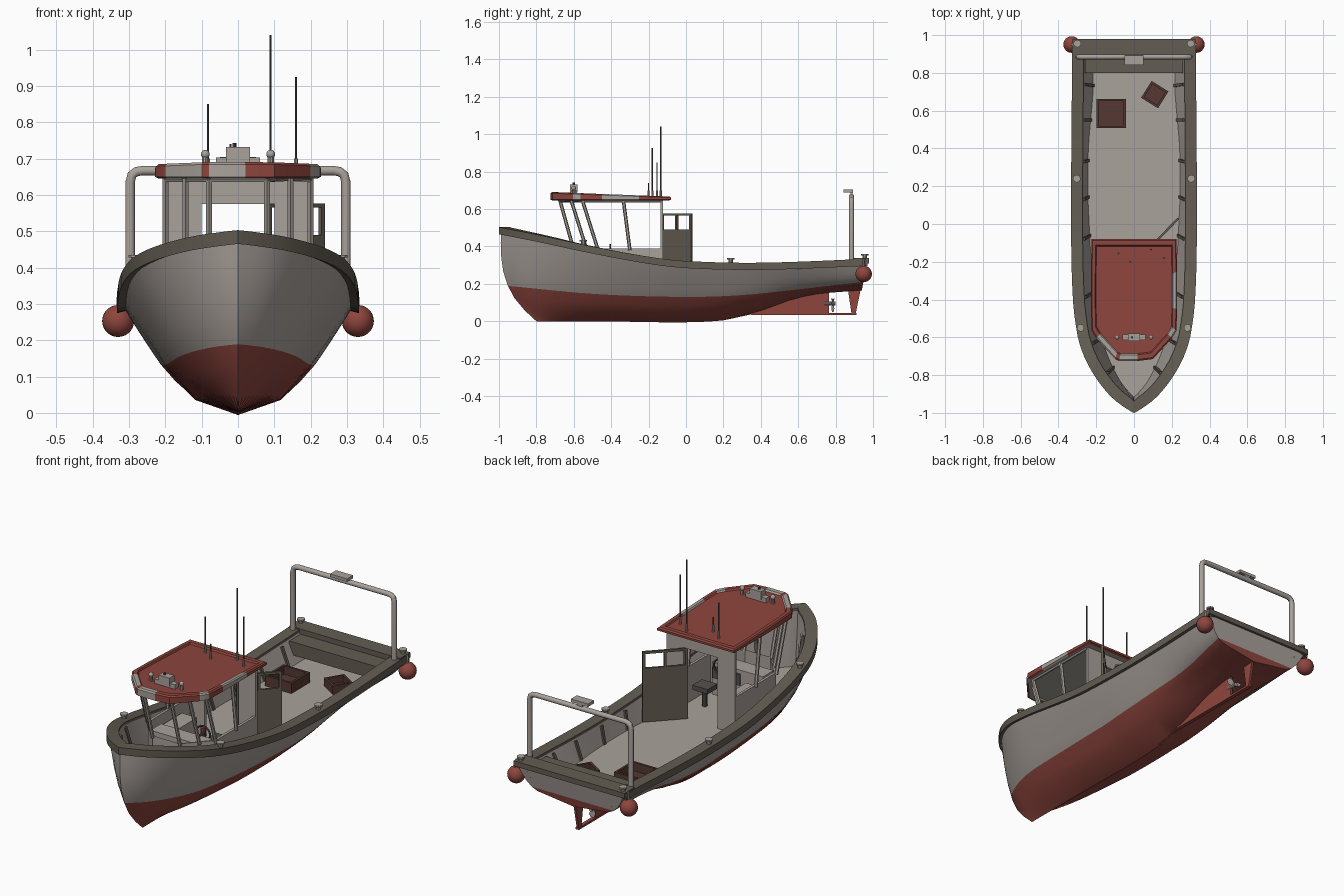
import bpy, bmesh, math
from mathutils import Matrix, Vector

if "Cube" in bpy.data.objects:
    bpy.data.objects.remove(bpy.data.objects["Cube"])


def material(name, r, g, b):
    m = bpy.data.materials.new(name)
    m.use_nodes = True
    m.diffuse_color = (r, g, b, 1)
    m.node_tree.nodes["Principled BSDF"].inputs["Base Color"].default_value = (r, g, b, 1)
    return m


GREY = material("pale grey paint", .40, .36, .33)
RED = material("red paint", .27, .06, .047)
OLIVE = material("olive trim", .125, .11, .085)
BROWN = material("brown crate", .09, .04, .033)
METAL = material("dark metal", .09, .085, .08)


def finish(name, bm, mats, smooth=True):
    bmesh.ops.remove_doubles(bm, verts=bm.verts, dist=.0004)
    bmesh.ops.recalc_face_normals(bm, faces=bm.faces)
    mesh = bpy.data.meshes.new(name)
    bm.to_mesh(mesh)
    bm.free()
    ob = bpy.data.objects.new(name, mesh)
    bpy.context.collection.objects.link(ob)
    for m in mats:
        mesh.materials.append(m)
    if smooth:
        bpy.ops.object.select_all(action='DESELECT')
        ob.select_set(True)
        bpy.context.view_layer.objects.active = ob
        bpy.ops.object.shade_smooth_by_angle(angle=math.radians(32))
    return ob


def loft(name, rows, mats, rule=None, closed=False):
    """Skin a grid of points; rule maps a column to a material index."""
    bm = bmesh.new()
    grid = [[bm.verts.new(p) for p in row] for row in rows]
    n = len(rows[0])
    for a, b in zip(grid, grid[1:]):
        for j in range(n if closed else n - 1):
            k = (j + 1) % n
            f = bm.faces.new((a[j], a[k], b[k], b[j]))
            f.material_index = rule(j) if rule else 0
    return finish(name, bm, mats)


def box(name, centre, size, mat, turn=0):
    bm = bmesh.new()
    mtx = Matrix.Translation(centre) @ Matrix.Rotation(turn, 4, 'Z') @ Matrix.Diagonal((*size, 1))
    bmesh.ops.create_cube(bm, size=1, matrix=mtx)
    return finish(name, bm, [mat], False)


def ball(name, centre, r, mat):
    bm = bmesh.new()
    bmesh.ops.create_uvsphere(bm, u_segments=24, v_segments=14, radius=r, matrix=Matrix.Translation(centre))
    return finish(name, bm, [mat])


def tube(name, pts, r, mat, sides=10):
    """Round bar swept along a path."""
    pts = [Vector(p) for p in pts]
    rows = []
    for i, p in enumerate(pts):
        d = (pts[min(i + 1, len(pts) - 1)] - pts[max(i - 1, 0)]).normalized()
        side = d.cross(Vector((0, 1, 0)) if abs(d.y) < .9 else Vector((1, 0, 0))).normalized()
        up = side.cross(d)
        ring = [2 * math.pi * (k + .5) / sides for k in range(sides)]
        rows.append([p + r * (math.cos(a) * side + math.sin(a) * up) for a in ring])
    rows = [[pts[0]] * sides] + rows + [[pts[-1]] * sides]
    return loft(name, rows, [mat], closed=True)


def ease(*table):
    """Smooth curve through (x, y) pairs."""
    def slope(i):
        a, b = table[max(i - 1, 0)], table[min(i + 1, len(table) - 1)]
        return (b[1] - a[1]) / (b[0] - a[0])

    def f(x):
        x = min(max(x, table[0][0]), table[-1][0])
        i = next(k for k in range(len(table) - 1) if x <= table[k + 1][0])
        (x0, y0), (x1, y1) = table[i], table[i + 1]
        h, t = x1 - x0, (x - x0) / (x1 - x0)
        return (y0 * (1 + 2 * t) * (1 - t) ** 2 + h * slope(i) * t * (1 - t) ** 2
                + y1 * t * t * (3 - 2 * t) + h * slope(i + 1) * t * t * (t - 1))
    return f


def straight(table, x):
    for (x0, y0), (x1, y1) in zip(table, table[1:]):
        if x <= x1:
            return y0 + (y1 - y0) * (x - x0) / (x1 - x0)
    return table[-1][1]


# Hull lines: s runs from stem (0) to stern (1), u from keel (0) to rail (1)
beam = ease((0, 0), (.05, .075), (.1, .13), (.2, .205), (.3, .257), (.4, .288), (.6, .313), (1, .322), (1.96, .316))
sheer = ease((-1, .495), (-.8, .455), (-.5, .39), (-.2, .335), (0, .312), (.4, .303), (1, .325))
keel = ease((-.8, 0), (-.5, 0), (.15, 0), (.4, .055), (.55, .11), (.7, .145), (.94, .165))
waterline = ease((-1, .19), (-.5, .145), (0, .13), (.3, .14), (.6, .17), (.97, .21))
stem = ease((0, -.8), (.2, -.9), (.45, -.965), (.7, -.988), (1, -.99))
MID = [(0, 0), (.12, .36), (.41, .62), (.875, .93), (1, 1)]
AFT = [(0, 0), (.2, .72), (.5, .87), (1, 1)]


def limits(s):
    return keel(-.8 + 1.74 * s), sheer(-.99 + 1.96 * s)


def hull_point(s, u):
    k, top = limits(s)
    t = max(0, (s - .5) / .5)
    full = straight(MID, u) * (1 - t) + straight(AFT, u) * t
    y = stem(u) * (1 - s) + (.94 + .03 * u) * s
    return Vector((beam(1.96 * s) * full, y, k + (top - k) * u))


def levels(s):
    k, top = limits(s)
    w = (waterline(-.99 + 1.96 * s) - k) / (top - k)
    return [w * a for a in (0, .3, .65, 1)] + [w + (1 - w) * a for a in (.25, .5, .75, 1)]


def flip(p):
    return Vector((-p[0], p[1], p[2]))


def rail_point(s, inset, dz):
    """Point on the rail line moved inward; negative s is the other side."""
    def line(q):
        return Vector((math.copysign(beam(1.96 * abs(q)), q), -.99 + 1.96 * abs(q), 0))
    d = (line(s + .004) - line(s - .004)).normalized()
    p = line(s) + Vector((-d.y, d.x, 0)) * inset
    x = 0 if s == 0 else (max(0, p.x) if s > 0 else min(0, p.x))
    return Vector((x, p.y, limits(abs(s))[1] + dz))


DECK = .2


def deck_edge(s):
    k, top = limits(s)
    p = hull_point(s, (DECK - k) / (top - k))
    return Vector((p.x * .95, p.y + .04 * (1 - s), DECK))


stations = [(i / 32) ** 1.5 for i in range(33)]
sections = [[hull_point(s, u) for u in levels(s)] for s in stations]
loft("hull", [[flip(p) for p in reversed(c)] + c[1:] for c in sections], [GREY, RED],
     lambda j: int(4 <= j <= 9))
bottom, upper = sections[-1][:4], sections[-1][3:]
loft("transom_bottom", [[flip(p), p] for p in bottom], [RED])
loft("transom", [[flip(p), p] for p in upper], [GREY])

# Inner walls, deck and gunwale
rows = [(rail_point(s, .05, -.004), deck_edge(s)) for s in stations]
loft("deck_and_inner_walls", [[flip(a), flip(b), b, a] for a, b in rows], [GREY])
around = [-s for s in reversed(stations[1:])] + stations
loft("gunwale", [[rail_point(s, i, z) for i, z in ((-.011, -.028), (-.011, .01), (.05, .01), (.05, -.012))]
                 for s in around], [OLIVE], closed=True)
box("stern_rail", (0, .937, .323), (.65, .085, .028), OLIVE)
box("stern_bench", (0, .85, .275), (.52, .1, .07), OLIVE)
for y in (.74, .55, .33, .13, -.08, -.39, -.65, -.82):
    s = (y + .99) / 1.96
    a, b = rail_point(s, .055, -.012), deck_edge(s)
    for side in (1, -1):
        tube("hull_rib", [(side * p.x, p.y, p.z) for p in (a, b)], .011, OLIVE, 4)

# Skeg, rudder and propeller
for name, outline, t in (("skeg", ((.2, .005), (.35, .037), (.765, .037), (.765, .16), (.5, .13), (.2, .03)), .012),
                         ("rudder", ((.885, .04), (.907, .04), (.935, .175), (.865, .175)), .012),
                         ("rudder_shoe", ((.35, .033), (.912, .033), (.912, .044), (.35, .044)), .02)):
    bm = bmesh.new()
    f = bm.faces.new([bm.verts.new((-t / 2, y, z)) for y, z in outline])
    ext = bmesh.ops.extrude_face_region(bm, geom=[f])["geom"]
    bmesh.ops.translate(bm, vec=(t, 0, 0), verts=[v for v in ext if isinstance(v, bmesh.types.BMVert)])
    finish(name, bm, [RED], False)
tube("propeller_shaft", [(0, .74, .095), (0, .8, .095)], .01, GREY)
for k in range(3):
    a = k * math.tau / 3 + .5
    tip = Vector((math.cos(a), 0, math.sin(a))) * .045
    wide = Vector((-math.sin(a), .6, math.cos(a))) * .014
    hub = Vector((0, .785, .095))
    loft("propeller_blade", [[hub - wide * .4, hub + wide * .4], [hub + tip * .6 - wide, hub + tip * .6 + wide],
                             [hub + tip - wide * .5, hub + tip + wide * .5]], [GREY])

# Cabin: low walls, raked window posts, aft bulkhead with doorway
SILL = .39
half = [(.2, -.13), (.2, -.47), (.08, -.6)]
plan = half + [(-x, y) for x, y in reversed(half)]
loft("cabin_wall", [[(x * k, y, z) for z, k in ((DECK, 1), (SILL, 1), (SILL, .93), (DECK, .93))] for x, y in plan],
     [GREY], closed=True)
tops = [(.2, -.555), (.08, -.675)]
for side in (1, -1):
    for (x0, y0), (x1, y1) in (((.2, -.47), tops[0]), ((.145, -.53), (.145, -.615)),
                               ((.08, -.6), tops[1]), ((.2, -.3), (.2, -.335))):
        tube("window_post", [(side * x0, y0, SILL - .01), (side * x1, y1, .65)], .0095, GREY, 6)
    box("aft_bulkhead", (side * .15, -.13, .425), (.1, .014, .45), GREY)
    tube("window_header", [(side * .2, -.13, .642), (side * .2, -.555, .642), (side * .08, -.675, .642),
                           (0, -.675, .642)], .008, GREY, 6)
box("doorway_header", (0, -.13, .613), (.2, .014, .075), GREY)

# Open door with two panes
hinge, along, turn = Vector((.08, -.13, 0)), Vector((.155, .16, 0)), math.atan2(.16, .155)


def door_part(name, t, z, w, h):
    box(name, hinge + along * t + Vector((0, 0, z)), (w, .012, h), OLIVE, turn)


door_part("door_panel", .5, .347, .222, .285)
door_part("door_top_bar", .5, .571, .222, .012)
for t in (.03, .5, .97):
    door_part("door_stile", t, .53, .013, .085)

# Cabin fittings
box("console", (0, -.475, .285), (.3, .09, .17), GREY)
box("console_panel", (.06, -.427, .32), (.16, .008, .06), METAL)
box("side_locker", (-.13, -.3, .27), (.09, .16, .14), GREY)
box("helm_seat", (.1, -.3, .3), (.09, .08, .025), METAL)
tube("seat_post", [(.1, -.3, DECK), (.1, -.3, .3)], .014, METAL)
wheel = [(.08 + .04 * math.cos(a), -.405, .37 + .04 * math.sin(a)) for a in (k * math.tau / 16 for k in range(17))]
tube("steering_wheel", wheel, .005, METAL, 6)
tube("wheel_hub", [(.08, -.44, .37), (.08, -.4, .37)], .008, METAL)
tube("fire_bottle", [(-.085, -.17, DECK), (-.085, -.17, .27)], .014, RED)

# Roof with a raised rim and worn pale patches
right = [(.225, -.08), (.228, -.25), (.228, -.45), (.225, -.565), (.2, -.605), (.1, -.715)]
edge = right + [(.02, -.725), (-.08, -.725)] + [(-x, y) for x, y in reversed(right)]


def roof_ring(k, dz):
    return [(x * k, -.4 + (y + .4) * k, .667 - (y + .08) * .036 + dz) for x, y in edge]


rings = [[(x * .96, -.4 + (y + .4) * .96, .645) for x, y in edge], [(x, y, .65) for x, y in edge],
         roof_ring(1, -.006), roof_ring(.975, 0), roof_ring(.9, 0), roof_ring(.88, -.008)]
roof = loft("roof_rim", rings, [RED, GREY], lambda j: int(j in (1, 3, 6, 8)), closed=True)
for name, ring in (("roof_top", rings[-1]), ("cabin_ceiling", rings[0])):
    bm = bmesh.new()
    bm.faces.new([bm.verts.new(p) for p in ring])
    ob = finish(name, bm, [RED if name == "roof_top" else GREY], False)
    if name == "roof_top" and ob.data.polygons[0].normal.z < 0:
        ob.data.flip_normals()
for side in (1, -1):
    tube("roof_light", [(side * .09, -.6, .67), (side * .09, -.6, .708)], .009, GREY)
    ball("roof_light_cap", (side * .09, -.6, .712), .012, GREY)
box("roof_lamp", (0, -.6, .71), (.065, .04, .045), GREY)
box("roof_lamp_base", (0, -.6, .69), (.12, .03, .025), GREY)
tube("roof_horn", [(-.01, -.6, .73), (-.01, -.6, .743)], .006, METAL)
for x, y, top in ((-.083, -.155, .85), (.09, -.135, 1.04), (.16, -.18, .925), (-.02, -.2, .74)):
    tube("antenna", [(x, y, .655), (x, y, top)], .0032, METAL, 6)
    tube("antenna_base", [(x, y, .655), (x, y, .7)], .006, GREY, 8)

# Stern arch with a work lamp
leg = [(.297, .885, .325), (.297, .885, .635), (.292, .885, .655), (.28, .885, .664), (.262, .885, .667)]
tube("stern_arch", leg + [flip(p) for p in reversed(leg)], .0135, GREY, 12)
box("work_lamp", (0, .868, .697), (.1, .05, .016), GREY)
box("work_lamp_bracket", (0, .885, .683), (.03, .012, .02), GREY)

# Bollards and fenders
for side in (1, -1):
    for y, x in ((.955, .3), (.24, .303), (-.55, .283)):
        z = sheer(y) + .005
        tube("bollard", [(side * x, y, z), (side * x, y, z + .025)], .012, GREY)
        tube("bollard_cap", [(side * x, y, z + .022), (side * x, y, z + .03)], .02, GREY)
    ball("fender", (side * .33, .95, .253), .044, RED)
    tube("fender_rope", [(side * .33, .95, .28), (side * .328, .95, .335)], .006, GREY, 6)


# Open crates on the aft deck
def crate(centre, w, h, turn):
    x, y = centre
    box("crate_floor", (x, y, DECK + .006), (w, w, .01), BROWN, turn)
    for k in range(4):
        a = turn + k * math.pi / 2
        r = w / 2 - .006
        box("crate_side", (x + r * math.cos(a), y + r * math.sin(a), DECK + h / 2), (.012, w, h), BROWN, a)


crate((-.12, .585), .155, .055, 0)
crate((.11, .685), .105, .045, math.radians(-32))
